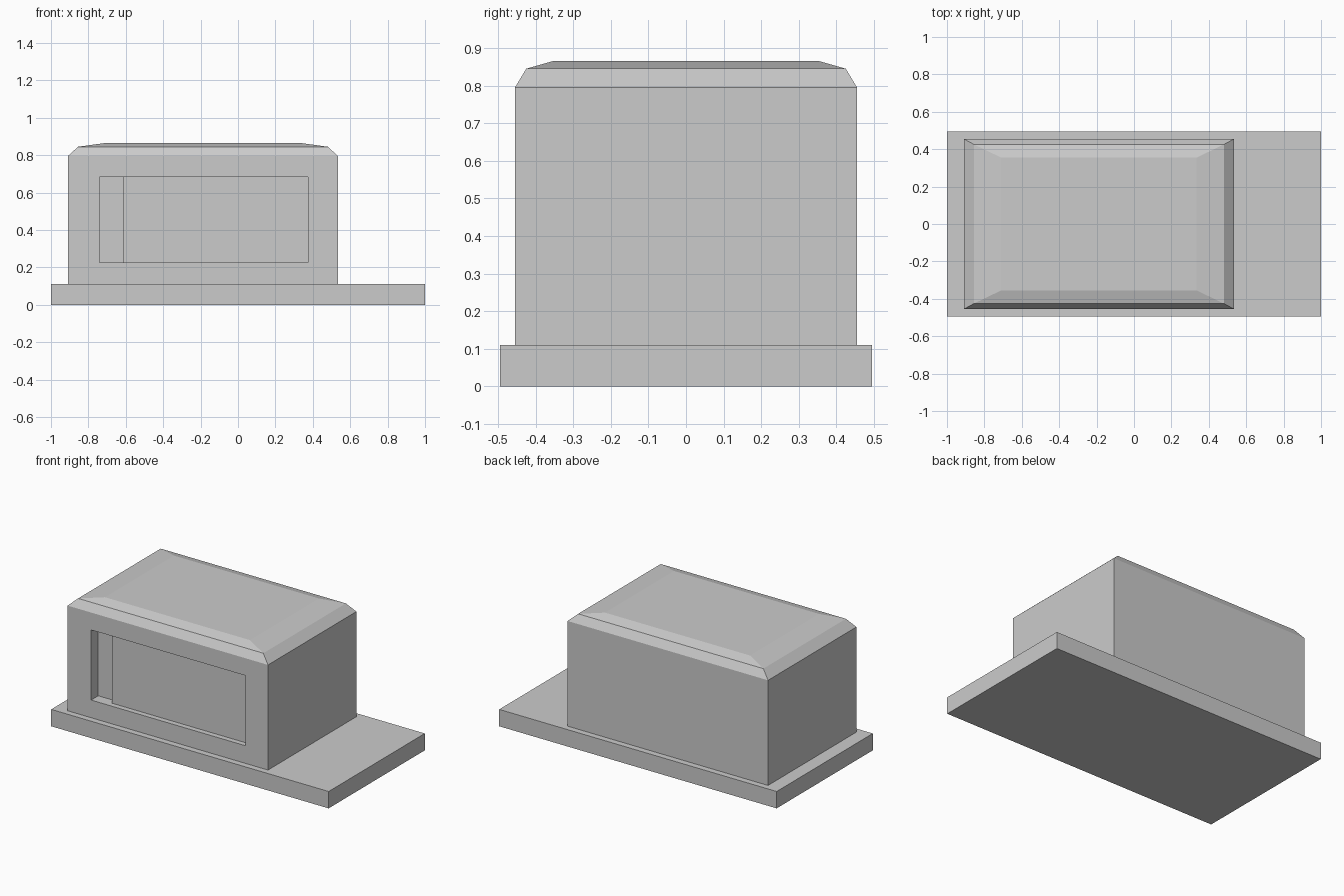
import bpy
import bmesh

cube = bpy.data.objects.get("Cube")
if cube:
    bpy.data.objects.remove(cube, do_unlink=True)

# Single plain colour
grey = bpy.data.materials.new("plain grey")
grey.use_nodes = True
grey.diffuse_color = (0.6, 0.6, 0.6, 1)
grey.node_tree.nodes["Principled BSDF"].inputs["Base Color"].default_value = (0.6, 0.6, 0.6, 1)


def loft(name, rings):
    """Stack rectangles (x0, x1, y0, y1, z) into a closed solid."""
    bm = bmesh.new()
    loops = [[bm.verts.new(p) for p in
              ((x0, y0, z), (x1, y0, z), (x1, y1, z), (x0, y1, z))]
             for x0, x1, y0, y1, z in rings]
    bm.faces.new(loops[0][::-1])
    bm.faces.new(loops[-1])
    for low, high in zip(loops, loops[1:]):
        for i in range(4):
            j = (i + 1) % 4
            bm.faces.new((low[i], low[j], high[j], high[i]))
    bmesh.ops.recalc_face_normals(bm, faces=bm.faces)
    mesh = bpy.data.meshes.new(name)
    bm.to_mesh(mesh)
    bm.free()
    mesh.materials.append(grey)
    obj = bpy.data.objects.new(name, mesh)
    bpy.context.collection.objects.link(obj)
    return obj


def box(name, x0, x1, y0, y1, z0, z1):
    return loft(name, [(x0, x1, y0, y1, z0), (x0, x1, y0, y1, z1)])


# Ground slab, longer on one end
box("base_slab", -1, 1, -0.495, 0.495, 0, 0.11)

# Body with a two-step chamfered roof
body = loft("body", [
    (-0.91, 0.535, -0.455, 0.455, 0.11),
    (-0.91, 0.535, -0.455, 0.455, 0.795),
    (-0.855, 0.48, -0.425, 0.425, 0.845),
    (-0.71, 0.335, -0.355, 0.355, 0.865),
])

# Door opening recessed in the front wall
cutter = box("opening_cutter", -0.74, 0.373, -0.6, -0.382, 0.225, 0.682)
cutter.hide_render = True
cut = body.modifiers.new("opening", "BOOLEAN")
cut.operation = "DIFFERENCE"
cut.solver = "EXACT"
cut.object = cutter
bpy.context.view_layer.objects.active = body
bpy.ops.object.modifier_apply(modifier=cut.name)
bpy.data.objects.remove(cutter, do_unlink=True)

# Sliding door, left slightly open
box("sliding_door", -0.613, 0.373, -0.42, -0.382, 0.225, 0.682)
